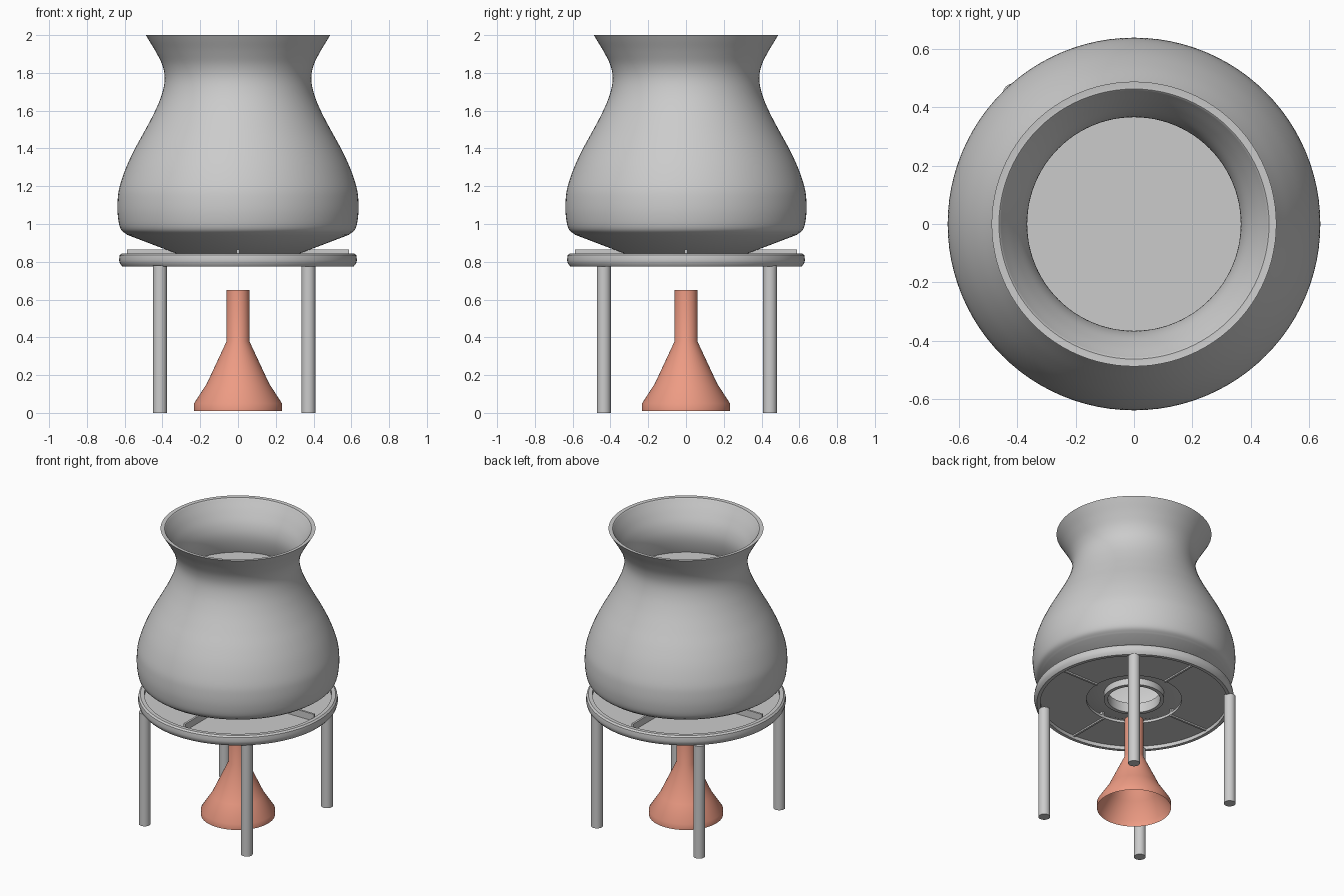
import bpy, bmesh, math
from mathutils import Vector

if "Cube" in bpy.data.objects:
    bpy.data.objects.remove(bpy.data.objects["Cube"])


def link(name, bm, mat=None, angle=35):
    bmesh.ops.remove_doubles(bm, verts=bm.verts, dist=1e-5)
    bmesh.ops.recalc_face_normals(bm, faces=bm.faces)
    me = bpy.data.meshes.new(name)
    bm.to_mesh(me)
    bm.free()
    ob = bpy.data.objects.new(name, me)
    bpy.context.collection.objects.link(ob)
    if mat:
        me.materials.append(mat)
    bpy.ops.object.select_all(action='DESELECT')
    ob.select_set(True)
    bpy.context.view_layer.objects.active = ob
    bpy.ops.object.shade_smooth_by_angle(angle=math.radians(angle))
    return ob


def lathe(name, profile, closed=True, mat=None, steps=96):
    bm = bmesh.new()
    vs = [bm.verts.new((r, 0, z)) for r, z in profile]
    pairs = list(zip(vs, vs[1:] + vs[:1]))
    if not closed:
        pairs = pairs[:-1]
    edges = [bm.edges.new(p) for p in pairs]
    bmesh.ops.spin(bm, geom=vs + edges, cent=(0, 0, 0), axis=(0, 0, 1),
                   angle=math.tau, steps=steps)
    return link(name, bm, mat)


def smooth_curve(pts, n=5):
    p = [Vector(q) for q in pts]
    p = [2 * p[0] - p[1]] + p + [2 * p[-1] - p[-2]]
    out = []
    for a, b, c, d in zip(p, p[1:], p[2:], p[3:]):
        for i in range(n):
            t = i / n
            out.append(0.5 * (2 * b + (c - a) * t + (2 * a - 5 * b + 4 * c - d) * t * t
                              + (3 * b - a - 3 * c + d) * t ** 3))
    return out + [p[-2]]


# Pot: smooth outer wall, inner wall offset inwards, opening in the base
wall = smooth_curve([(.585, .942), (.622, .975), (.637, 1.05), (.637, 1.13), (.626, 1.2),
                     (.592, 1.3), (.545, 1.4), (.49, 1.5), (.438, 1.6), (.402, 1.69),
                     (.388, 1.77), (.400, 1.84), (.434, 1.91), (.47, 1.97), (.488, 2.0)])
T = 0.022
inner = []
for i, q in enumerate(wall):
    d = (wall[min(i + 1, len(wall) - 1)] - wall[max(i - 1, 0)]).normalized()
    inner.append((q.x - d.y * T, min(q.y + d.x * T, 1.998)))
base_out = [(.165, .80), (.19, .80), (.19, .845), (.33, .845)]
base_in = [(.325, .868), (.165, .868)]
lathe("pot", base_out + [tuple(q) for q in wall] + inner[::-1] + base_in)

# Surface of the contents inside the pot
bm = bmesh.new()
bmesh.ops.create_circle(bm, cap_ends=True, segments=96, radius=.405)
bmesh.ops.translate(bm, verts=bm.verts, vec=(0, 0, 1.65))
link("contents_surface", bm)

# Stand: rim ring and plate with central hole
lathe("stand_ring", [(.59, .775), (.612, .775), (.625, .79), (.63, .81), (.626, .835),
                     (.615, .845), (.59, .845)])
lathe("stand_plate", [(.30, .80), (.592, .80), (.592, .818), (.30, .818)])

# Four thin support fins
for k in range(4):
    a = k * math.pi / 2
    bm = bmesh.new()
    bmesh.ops.create_cube(bm, size=1)
    for v in bm.verts:
        v.co = (.445 + v.co.x * .285, v.co.y * .014, .8275 + v.co.z * .075)
    ob = link("support_fin", bm)
    ob.rotation_euler.z = a

# Four legs
for x in (-.413, .373):
    for y in (-.435, .445):
        bm = bmesh.new()
        bmesh.ops.create_cone(bm, cap_ends=True, segments=32, radius1=.037,
                              radius2=.037, depth=.78)
        bmesh.ops.translate(bm, verts=bm.verts, vec=(x, y, .39))
        link("leg", bm)

# Burner: hollow flared base with a straight tube
mat = bpy.data.materials.new("burner_orange")
mat.diffuse_color = (.85, .33, .23, 1)
mat.use_nodes = True
mat.node_tree.nodes["Principled BSDF"].inputs["Base Color"].default_value = mat.diffuse_color
lathe("burner", [(.233, .01), (.233, .05), (.165, .155), (.06, .38), (.06, .65), (0, .65)],
      closed=False, mat=mat, steps=64)
